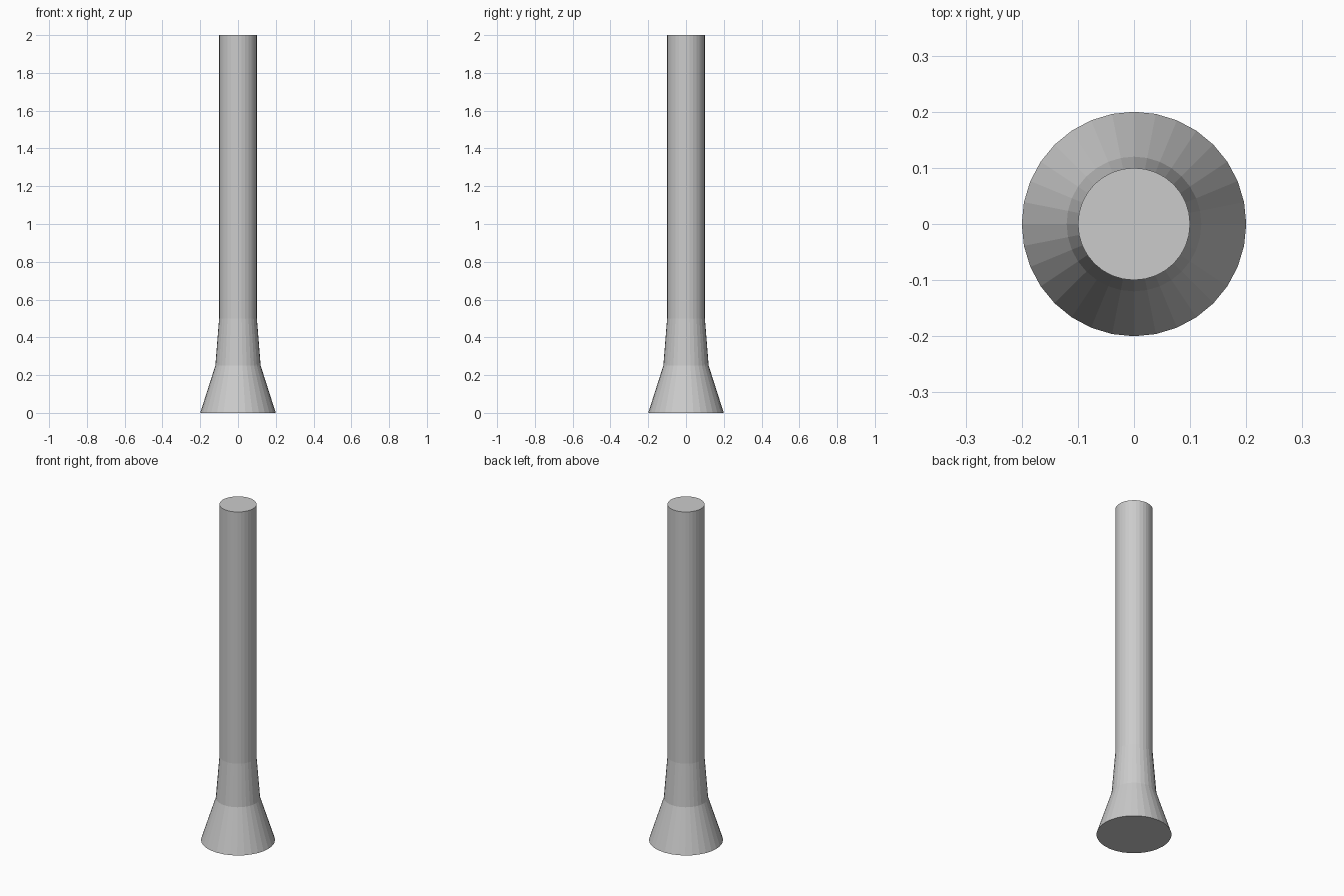
import bpy, bmesh
from math import cos, sin, tau

if "Cube" in bpy.data.objects:
    bpy.data.objects.remove(bpy.data.objects["Cube"])

SIDES = 32
# (radius, height) from the flared foot to the top of the shaft
PROFILE = [(0.2, 0.0), (0.12, 0.25), (0.1, 0.5), (0.1, 2.0)]

bm = bmesh.new()
rings = [[bm.verts.new((r * cos(tau * i / SIDES), r * sin(tau * i / SIDES), z))
          for i in range(SIDES)] for r, z in PROFILE]

# Flat-faced walls
for low, high in zip(rings, rings[1:]):
    for i in range(SIDES):
        j = (i + 1) % SIDES
        bm.faces.new((low[i], low[j], high[j], high[i]))

# Bottom and top caps
bm.faces.new(rings[0][::-1])
bm.faces.new(rings[-1])

mesh = bpy.data.meshes.new("flared_post")
bm.to_mesh(mesh)
bm.free()
bpy.context.collection.objects.link(bpy.data.objects.new("flared_post", mesh))
